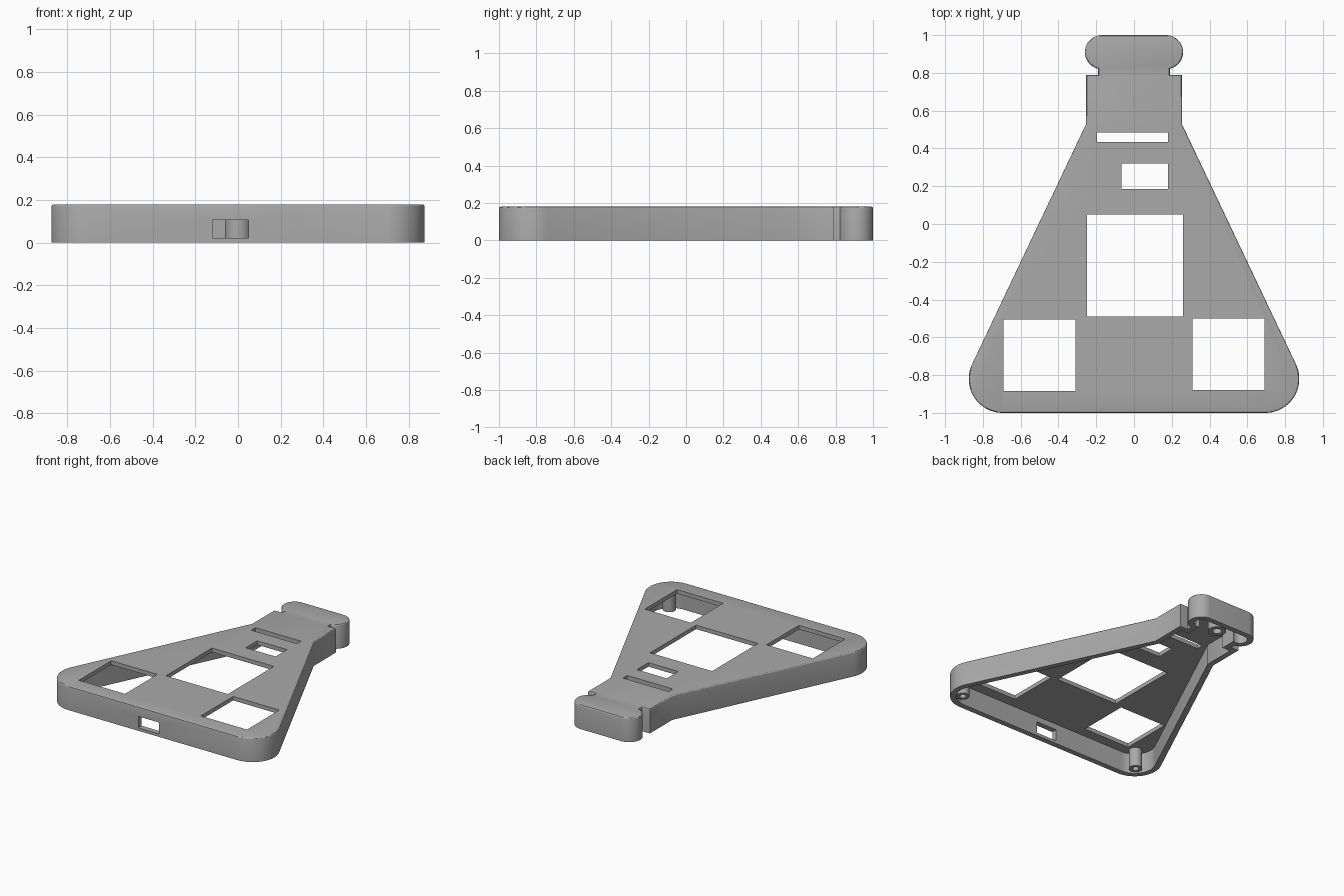
import bpy, bmesh
from math import sin, cos, acos, pi, radians
from mathutils import Matrix, Vector

cube = bpy.data.objects.get("Cube")
if cube:
    bpy.data.objects.remove(cube, do_unlink=True)

HEIGHT, WALL, PLATE = 0.18, 0.04, 0.03
SLOPE = radians(25.4)

grey = bpy.data.materials.new("matte grey")
grey.use_nodes = True
grey.diffuse_color = (0.4, 0.4, 0.4, 1)
grey.node_tree.nodes["Principled BSDF"].inputs["Base Color"].default_value = (0.4, 0.4, 0.4, 1)


def make(name, bm):
    bmesh.ops.recalc_face_normals(bm, faces=bm.faces)
    mesh = bpy.data.meshes.new(name)
    bm.to_mesh(mesh)
    bm.free()
    mesh.materials.append(grey)
    obj = bpy.data.objects.new(name, mesh)
    bpy.context.collection.objects.link(obj)
    return obj


def arc(cx, cy, r, start, end, steps=20):
    return [(cx + r * cos(start + (end - start) * i / steps),
             cy + r * sin(start + (end - start) * i / steps)) for i in range(steps + 1)]


def flask_outline(inset):
    """Closed flask contour, moved inward by the inset."""
    r, neck, notch, bulb = 0.18 - inset, 0.255 - inset, 0.19 - inset, 0.09 - inset
    shoulder = -0.82 + (r - (neck - 0.695) * cos(SLOPE)) / sin(SLOPE)
    half = arc(0.695, -0.82, r, -pi / 2, SLOPE)
    half += [(neck, shoulder), (neck, 0.79 - inset), (notch, 0.79 - inset)]
    half += arc(0.17, 0.91, bulb, -acos((notch - 0.17) / bulb), pi / 2)
    return half + [(-x, y) for x, y in reversed(half)]


def prism(name, outline, z0, z1, round_top=0):
    bm = bmesh.new()
    base = bm.faces.new([bm.verts.new((x, y, z0)) for x, y in outline])
    top = bmesh.ops.extrude_face_region(bm, geom=[base])["geom"]
    bmesh.ops.translate(bm, vec=(0, 0, z1 - z0),
                        verts=[g for g in top if isinstance(g, bmesh.types.BMVert)])
    if round_top:
        rim = [e for e in bm.edges if all(v.co.z > z1 - 1e-5 for v in e.verts)]
        bmesh.ops.bevel(bm, geom=rim, offset=round_top, segments=3,
                        profile=0.5, affect='EDGES')
    return make(name, bm)


def box(name, x0, x1, y0, y1, z0, z1):
    return prism(name, [(x0, y0), (x1, y0), (x1, y1), (x0, y1)], z0, z1)


def smooth(obj):
    bpy.ops.object.select_all(action='DESELECT')
    obj.select_set(True)
    bpy.context.view_layer.objects.active = obj
    bpy.ops.object.shade_smooth_by_angle(angle=radians(30))


# Flask-shaped shell, open underneath
shell = prism("flask_shell", flask_outline(0), 0, HEIGHT, 0.01)
cutters = [prism("cavity_cutter", flask_outline(WALL), -0.1, HEIGHT - PLATE)]

# Windows and slots through the top plate
windows = {
    "centre_window": (-0.25, 0.26, -0.49, 0.05),
    "right_window": (-0.69, -0.31, -0.885, -0.505),
    "left_window": (0.31, 0.69, -0.88, -0.5),
    "small_window": (-0.065, 0.18, 0.185, 0.32),
    "thin_slot": (-0.195, 0.18, 0.435, 0.485),
}
for name, rect in windows.items():
    cutters.append(box(name + "_cutter", *rect, 0.1, 0.3))

# Port in the front wall
cutters.append(box("front_port_cutter", -0.12, 0.05, -1.1, -0.9, 0.022, 0.107))

for cutter in cutters:
    mod = shell.modifiers.new(cutter.name, 'BOOLEAN')
    mod.operation, mod.solver, mod.object = 'DIFFERENCE', 'EXACT', cutter
bpy.context.view_layer.update()
result = bpy.data.meshes.new_from_object(
    shell.evaluated_get(bpy.context.evaluated_depsgraph_get()))
shell.modifiers.clear()
shell.data = result
for cutter in cutters:
    bpy.data.objects.remove(cutter, do_unlink=True)
smooth(shell)


# Hollow screw posts hanging from the plate
def post(name, x, y, radius, bore, tip):
    bm = bmesh.new()
    top = HEIGHT - PLATE + 0.005
    ring = [bm.verts.new((x + r, y, z)) for r, z in
            ((bore, top), (bore, tip), (radius, tip), (radius, top))]
    edges = [bm.edges.new(pair) for pair in zip(ring, ring[1:])]
    bmesh.ops.spin(bm, geom=ring + edges, cent=(x, y, 0), axis=(0, 0, 1),
                   angle=2 * pi, steps=32, use_merge=True)
    bmesh.ops.remove_doubles(bm, verts=bm.verts, dist=1e-5)
    smooth(make(name, bm))


for side, sign in (("left", 1), ("right", -1)):
    post(side + "_corner_post", sign * 0.76, -0.89, 0.045, 0.022, 0.01)
post("neck_post", 0, 0.87, 0.062, 0.032, 0.02)
